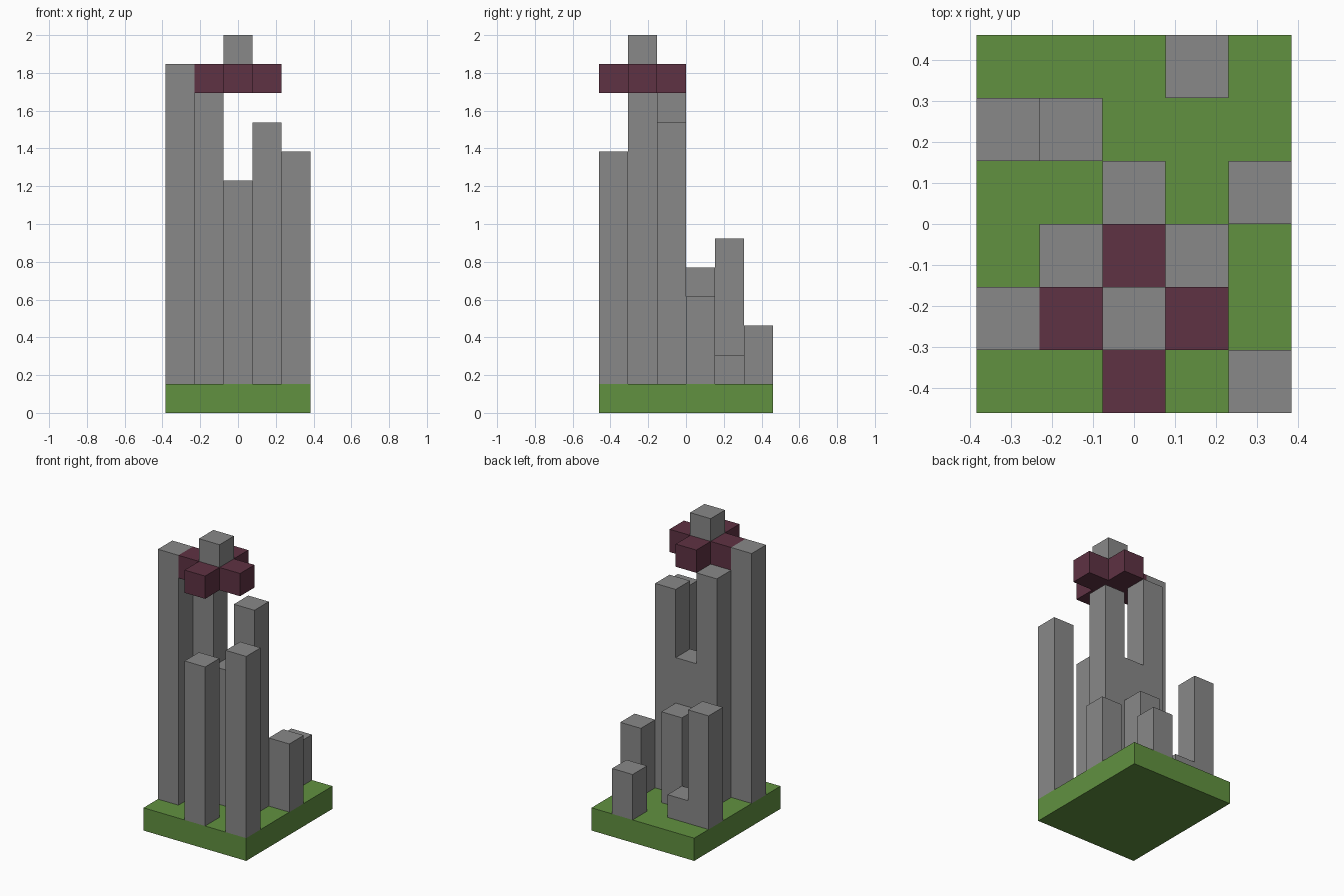
import bpy
import bmesh
from mathutils import Vector

cube = bpy.data.objects.get("Cube")
if cube:
    bpy.data.objects.remove(cube, do_unlink=True)

U = 2 / 13            # edge of one block
NX, NY = 5, 6         # blocks across and deep


def material(name, rgb):
    mat = bpy.data.materials.new(name)
    mat.use_nodes = True
    colour = (*rgb, 1)
    mat.diffuse_color = colour
    mat.node_tree.nodes["Principled BSDF"].inputs["Base Color"].default_value = colour
    return mat


grass = material("grass green", (0.12, 0.283, 0.051))
stone = material("stone grey", (0.25, 0.25, 0.25))
maroon = material("dark maroon", (0.113, 0.032, 0.056))


def column(x, y, bottom, top):
    return {(x, y, z) for z in range(bottom, top)}


# Ground slab
ground = {(x, y, 0) for x in range(NX) for y in range(NY)}

# Stone pillars: (column, row) -> top, in blocks
tops = {
    (2, 0): 8, (4, 0): 9,
    (0, 1): 12,
    (1, 2): 11, (2, 2): 7, (3, 2): 10,
    (2, 3): 5, (4, 3): 4,
    (0, 4): 6, (1, 4): 2,
    (3, 5): 3,
}
pillars = set().union(*(column(x, y, 1, top) for (x, y), top in tops.items()))

# Floating cross with a stone cap
cross = {(2 + dx, 1 + dy, 11) for dx, dy in ((0, 0), (1, 0), (-1, 0), (0, 1), (0, -1))}
cap = {(2, 1, 12)}

occupied = ground | pillars | cross | cap


def build(name, cells, mat):
    """Join blocks into one shell without the faces hidden between blocks."""
    bm = bmesh.new()
    for cell in sorted(cells):
        for axis in range(3):
            for side in (-1, 1):
                n = Vector((0, 0, 0))
                n[axis] = side
                if tuple(int(c + d) for c, d in zip(cell, n)) in occupied:
                    continue
                a, b = Vector((0, 0, 0)), Vector((0, 0, 0))
                a[(axis + 1) % 3] = 0.5
                b[(axis + 2) % 3] = 0.5 * side
                centre = Vector(cell) + Vector((0.5, 0.5, 0.5)) + n / 2
                corners = (centre - a - b, centre + a - b, centre + a + b, centre - a + b)
                bm.faces.new([bm.verts.new((p - Vector((NX / 2, NY / 2, 0))) * U)
                              for p in corners])
    bmesh.ops.remove_doubles(bm, verts=bm.verts, dist=U / 100)
    bmesh.ops.dissolve_limit(bm, angle_limit=0.01, verts=bm.verts, edges=bm.edges)
    mesh = bpy.data.meshes.new(name)
    bm.to_mesh(mesh)
    bm.free()
    mesh.materials.append(mat)
    bpy.context.scene.collection.objects.link(bpy.data.objects.new(name, mesh))


build("ground_slab", ground, grass)
build("stone_pillars", pillars, stone)
build("floating_cross", cross, maroon)
build("stone_cap", cap, stone)
